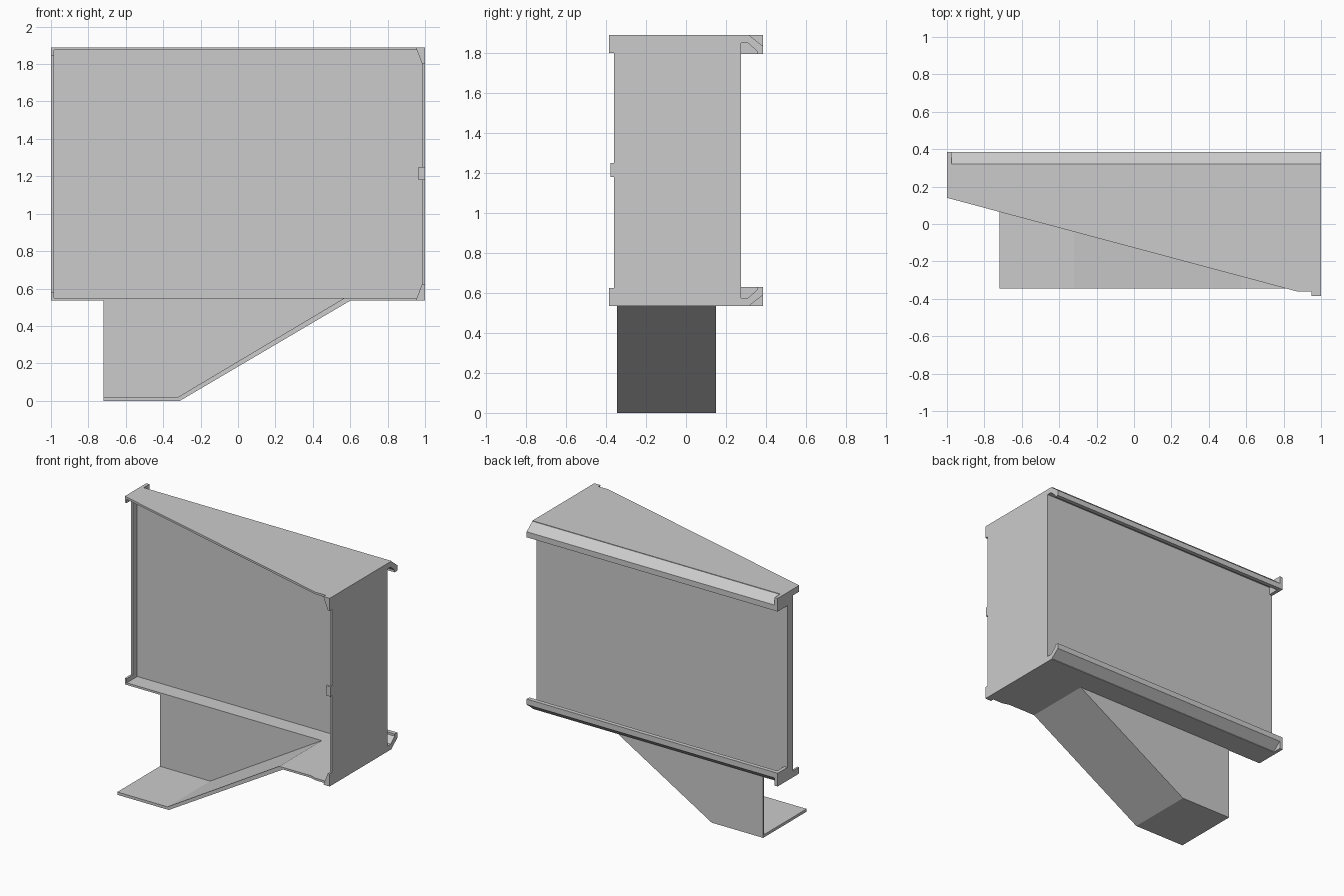
import bpy, bmesh

cube = bpy.data.objects.get("Cube")
if cube:
    bpy.data.objects.remove(cube, do_unlink=True)

grey = bpy.data.materials.new("sheet_grey")
grey.use_nodes = True
COLOUR = (0.6, 0.6, 0.6, 1)
grey.diffuse_color = COLOUR
grey.node_tree.nodes["Principled BSDF"].inputs["Base Color"].default_value = COLOUR

BASE, TOP = 0.535, 1.89      # heights of the housing
SHEET = 0.015


def prism(name, outline, axis, lo, hi):
    """Extrude a 2D outline along one axis."""
    place = {"x": lambda a, b, t: (t, a, b),
             "y": lambda a, b, t: (a, t, b),
             "z": lambda a, b, t: (a, b, t)}[axis]
    bm = bmesh.new()
    face = bm.faces.new([bm.verts.new(place(a, b, lo)) for a, b in outline])
    ext = bmesh.ops.extrude_face_region(bm, geom=[face])
    shift = place(0, 0, hi - lo)
    bmesh.ops.translate(bm, vec=shift, verts=[v for v in ext["geom"] if isinstance(v, bmesh.types.BMVert)])
    bmesh.ops.recalc_face_normals(bm, faces=bm.faces)
    mesh = bpy.data.meshes.new(name)
    bm.to_mesh(mesh)
    bm.free()
    mesh.materials.append(grey)
    obj = bpy.data.objects.new(name, mesh)
    bpy.context.collection.objects.link(obj)
    return obj


def rect(a0, a1, b0, b1):
    return [(a0, b0), (a1, b0), (a1, b1), (a0, b1)]


def flip(outline):
    """Mirror an outline between the top and bottom of the housing."""
    return [(a, BASE + TOP - z) for a, z in outline]


# Housing plates: the top tapers, the bottom opens into the chute
prism("top_plate", [(-1, 0.14), (0.87, -0.36), (1, -0.36), (1, 0.32), (-1, 0.32)],
      "z", TOP - SHEET, TOP)
prism("bottom_plate", [(-1, 0.14), (0.57, 0.14), (0.57, -0.345), (0.82, -0.345), (0.87, -0.36),
                       (1, -0.36), (1, 0.32), (-1, 0.32)], "z", BASE, BASE + SHEET)

# Housing walls
prism("back_wall", rect(-1, 1, BASE, TOP), "y", 0.26, 0.275)
prism("wide_end_wall", rect(-0.36, 0.275, BASE, TOP), "x", 1 - SHEET, 1)
prism("narrow_end_wall", rect(0.21, 0.275, BASE, TOP), "x", -1, -1 + SHEET)

# Rear lips, end ears and front corner tabs, at top and bottom
lip = [(0.27, 1.89), (0.315, 1.89), (0.385, 1.835), (0.385, 1.795),
       (0.355, 1.795), (0.355, 1.81), (0.31, 1.85), (0.27, 1.85)]
rear_ear = rect(0.275, 0.385, 1.795, TOP)
front_ear = rect(0.14, 0.21, 1.845, TOP)
tab = [(0.95, TOP), (1, TOP), (1, 1.8), (0.985, 1.8)]
for side, change in (("top", list), ("bottom", flip)):
    prism(side + "_rear_lip", change(lip), "x", -0.975, 1)
    prism(side + "_rear_ear", change(rear_ear), "x", -1, -0.975)
    prism(side + "_front_ear", change(front_ear), "x", -1, -1 + SHEET)
    prism(side + "_corner_tab", change(tab), "y", -0.385, -0.36)

# Latch on the front edge of the wide end
prism("latch", rect(0.965, 1, 1.18, 1.25), "y", -0.378, -0.36)

# Chute below: sloped floor and rear wall
prism("chute_floor", [(-0.72, 0), (-0.31, 0), (0.6, BASE), (0.57, 0.55), (-0.32, 0.02), (-0.72, 0.02)],
      "y", -0.345, 0.15)
prism("chute_back_wall", [(-0.72, 0), (-0.31, 0), (0.6, BASE), (-0.72, BASE)], "y", 0.14, 0.15)
